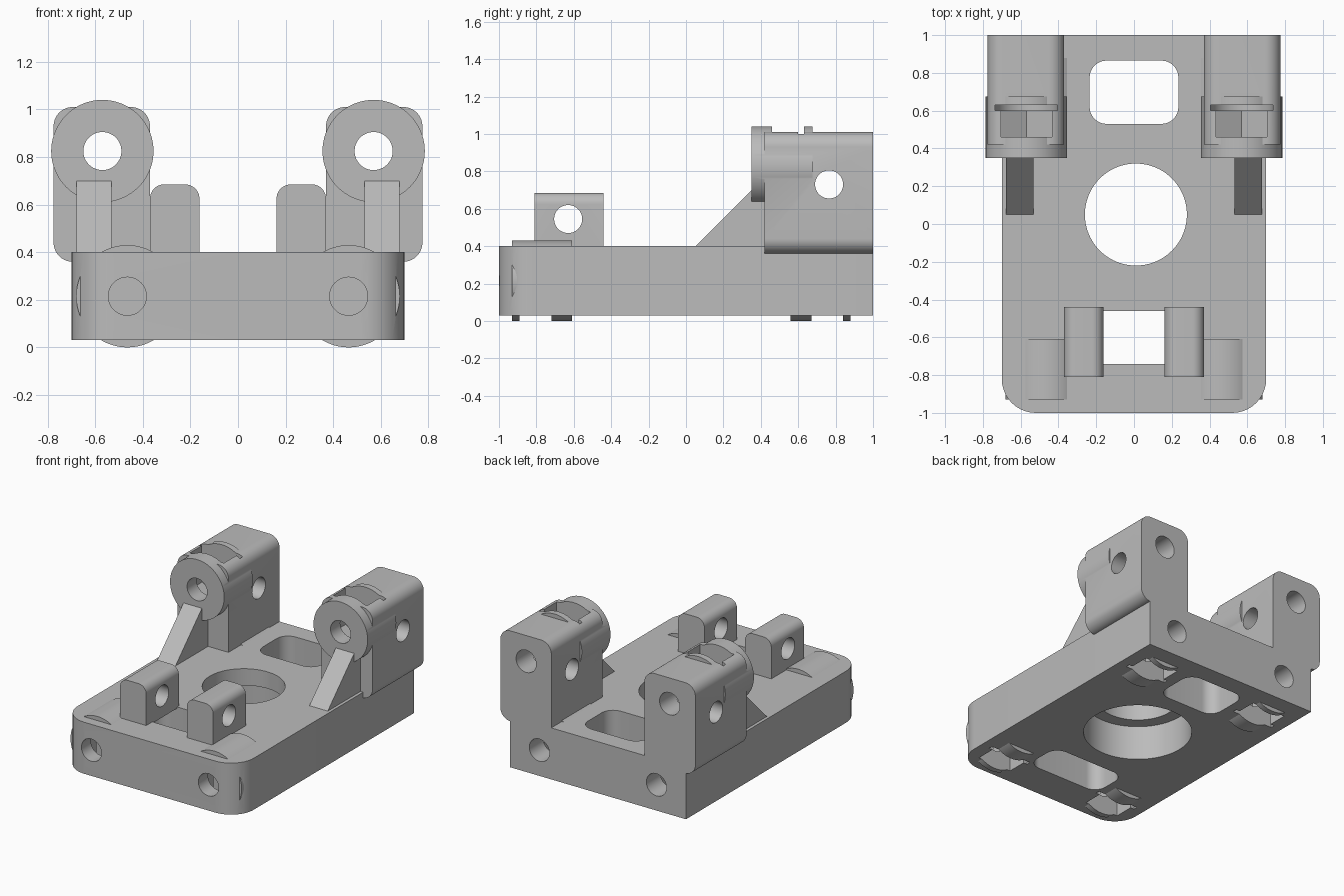
import bpy
import bmesh
from math import pi, cos, sin
from mathutils import Matrix, Vector

cube = bpy.data.objects.get("Cube")
if cube:
    bpy.data.objects.remove(cube, do_unlink=True)

grey = bpy.data.materials.new("plain grey")
grey.use_nodes = True
COLOUR = (0.5, 0.5, 0.5, 1)
grey.diffuse_color = COLOUR
grey.node_tree.nodes["Principled BSDF"].inputs["Base Color"].default_value = COLOUR

# Each axis maps a 2D profile plus depth into space: (u, v, depth) -> (x, y, z)
AXES = {
    "x": lambda u, v, d: (d, u, v),
    "y": lambda u, v, d: (u, d, v),
    "z": lambda u, v, d: (u, v, d),
}


def prism(name, profile, axis, start, end):
    """Extrude a closed 2D profile along an axis."""
    bm = bmesh.new()
    place = AXES[axis]
    face = bm.faces.new([bm.verts.new(place(u, v, start)) for u, v in profile])
    grown = bmesh.ops.extrude_face_region(bm, geom=[face])
    step = Vector(place(0, 0, end - start))
    moved = [g for g in grown["geom"] if isinstance(g, bmesh.types.BMVert)]
    bmesh.ops.translate(bm, vec=step, verts=moved)
    bmesh.ops.recalc_face_normals(bm, faces=bm.faces)
    mesh = bpy.data.meshes.new(name)
    bm.to_mesh(mesh)
    bm.free()
    mesh.materials.append(grey)
    obj = bpy.data.objects.new(name, mesh)
    bpy.context.collection.objects.link(obj)
    return obj


def ring(u, v, r, sides=64, turn=0.0):
    return [(u + r * cos(turn + 2 * pi * i / sides),
             v + r * sin(turn + 2 * pi * i / sides)) for i in range(sides)]


def rounded(u0, u1, v0, v1, radii, steps=10):
    """Rectangle with radii for the corners, counter-clockwise from low u, low v."""
    corners = [(u0, v0, 1, 1), (u1, v0, -1, 1), (u1, v1, -1, -1), (u0, v1, 1, -1)]
    points = []
    for i, ((u, v, su, sv), r) in enumerate(zip(corners, radii)):
        if r == 0:
            points.append((u, v))
            continue
        for k in range(steps + 1):
            a = pi + (i + k / steps) * pi / 2
            points.append((u + su * r + r * cos(a), v + sv * r + r * sin(a)))
    return points


def rect(u0, u1, v0, v1):
    return rounded(u0, u1, v0, v1, (0, 0, 0, 0))


def combine(target, tool, operation):
    mod = target.modifiers.new("combine", "BOOLEAN")
    mod.operation = operation
    mod.solver = "EXACT"
    mod.object = tool
    bpy.context.view_layer.objects.active = target
    bpy.ops.object.modifier_apply(modifier=mod.name)
    bpy.data.objects.remove(tool, do_unlink=True)


def add(target, *args):
    combine(target, prism("addition", *args), "UNION")


def cut(target, *args):
    combine(target, prism("cutter", *args), "DIFFERENCE")


def finish(obj):
    bpy.ops.object.select_all(action="DESELECT")
    obj.select_set(True)
    bpy.context.view_layer.objects.active = obj
    bpy.ops.object.shade_smooth_by_angle(angle=pi / 6)


def nut_pocket(target, x, z, opening, nut, flange):
    """Hexagonal nut trap with a thin flange slot, open at height 'opening'."""
    low, high = min(z, opening), max(z, opening)
    cut(target, ring(x, z, 0.156, 6, pi / 2), "y", *nut)
    cut(target, rect(x - 0.135, x + 0.135, low, high), "y", *nut)
    cut(target, ring(x, z, 0.165), "y", *flange)
    cut(target, rect(x - 0.165, x + 0.165, low, high), "y", *flange)


# Base plate with rounded front corners
base = prism("base_plate", rounded(-0.7, 0.7, -1, 1, (0.18, 0.18, 0, 0)), "z", 0.03, 0.4)

# Round bolt bosses that swell out of the plate
BOLT_X, BOLT_Z = 0.465, 0.215
for s in (-1, 1):
    for y0, y1 in ((-0.93, -0.61), (0.56, 0.88)):
        add(base, ring(s * BOLT_X, BOLT_Z, 0.215), "y", y0, y1)

# Openings through the plate, and the bearing seat below the centre hole
cut(base, rounded(-0.235, 0.235, 0.53, 0.865, (0.09,) * 4), "z", -0.1, 0.6)
cut(base, rounded(-0.295, 0.295, -0.74, -0.46, (0.09,) * 4), "z", -0.1, 0.6)
cut(base, ring(0.01, 0.05, 0.27, 96), "z", -0.1, 0.6)
cut(base, ring(0.01, 0.05, 0.36, 96), "z", -0.1, 0.28)

# Bolt holes and nut traps open at the bottom
for s in (-1, 1):
    x = s * BOLT_X
    cut(base, ring(x, BOLT_Z, 0.08, 48), "y", -1.1, -0.62)
    cut(base, ring(x, BOLT_Z, 0.08, 48), "y", 0.58, 1.1)
    nut_pocket(base, x, BOLT_Z, -0.1, (-0.89, -0.745), (-0.75, -0.72))
    nut_pocket(base, x, BOLT_Z, -0.1, (0.695, 0.84), (0.67, 0.70))
finish(base)

for s, side in ((1, "left"), (-1, "right")):
    # Rear tower, rounded on all but its lower inner edge
    lo, hi = sorted((s * 0.37, s * 0.775))
    r = 0.08
    radii = (0, r, r, r) if s > 0 else (r, 0, r, r)
    tower = prism(side + "_tower", rounded(lo, hi, 0.36, 1.01, radii), "y", 0.42, 1)

    # Sloping brace and round barrel at the front of the tower
    x, z = s * 0.57, 0.825
    brace = [(0.05, 0.4), (0.02, 0.37), (0.5, 0.37), (0.5, 0.7), (0.35, 0.7)]
    add(tower, brace, "x", s * 0.605 - 0.073, s * 0.605 + 0.073)
    add(tower, ring(x, z, 0.215, 96), "y", 0.35, 0.675)

    # Long bolt hole, nut trap open at the top, and cross hole
    cut(tower, ring(x, z, 0.08, 48), "y", -0.2, 1.1)
    nut_pocket(tower, x, z, 1.2, (0.46, 0.605), (0.60, 0.63))
    cut(tower, ring(0.765, 0.73, 0.075, 48), "x", s * 0.2, s * 0.95)
    finish(tower)

    # Front lug with rounded top and cross hole
    lo, hi = sorted((s * 0.162, s * 0.37))
    lug = prism(side + "_front_lug", rounded(lo, hi, 0.39, 0.685, (0, 0, 0.06, 0.06)),
                "y", -0.81, -0.44)
    cut(lug, ring(-0.63, 0.545, 0.075, 48), "x", s * 0.05, s * 0.5)
    finish(lug)
